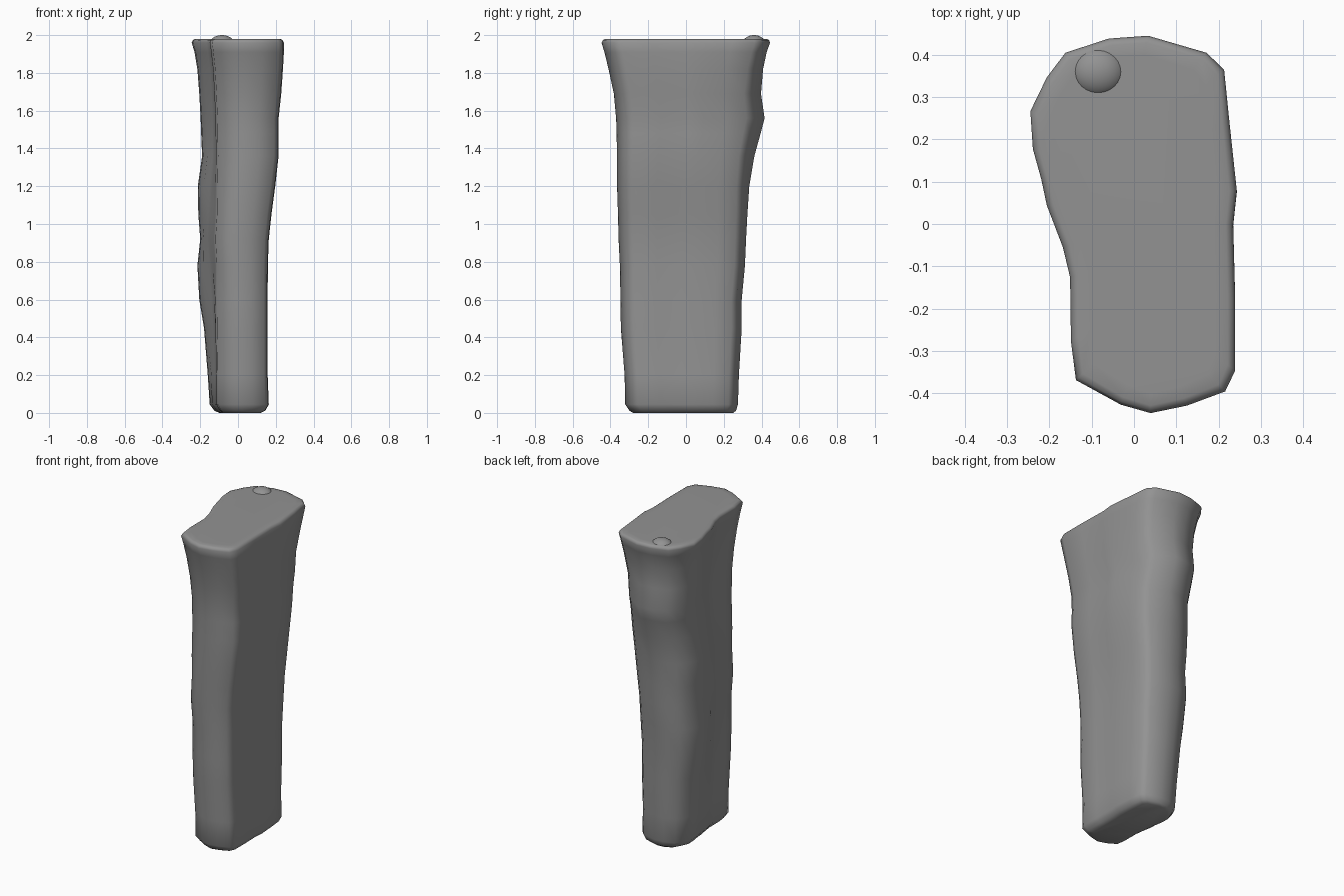
import bpy, bmesh, math

# Outline of the slab: u = left..right (0..1), v = front..back (-1..1)
OUTLINE = [(0.0, 0.60), (0.08, 0.78), (0.17, 0.91), (0.38, 0.985), (0.57, 1.0),
           (0.86, 0.92), (0.945, 0.83), (0.97, 0.56), (1.0, 0.18), (0.98, 0.0),
           (0.99, -0.4), (0.99, -0.775), (0.93, -0.885), (0.70, -0.96), (0.48, -1.0),
           (0.30, -0.955), (0.03, -0.825), (0.0, -0.62), (0.0, -0.28), (0.0, -0.12),
           (0.0, 0.1), (0.02, 0.24), (0.01, 0.4)]

# Levels: z, left of back bulge, left of front part, right, front y, back y
LEVELS = [(0.00, -0.10, -0.08, 0.12, -0.28, 0.25),
          (0.012, -0.125, -0.095, 0.145, -0.30, 0.265),
          (0.045, -0.15, -0.115, 0.163, -0.322, 0.275),
          (0.20, -0.16, -0.115, 0.157, -0.325, 0.28),
          (0.45, -0.18, -0.12, 0.157, -0.345, 0.295),
          (0.60, -0.205, -0.125, 0.157, -0.347, 0.295),
          (0.78, -0.215, -0.135, 0.158, -0.35, 0.312),
          (0.92, -0.20, -0.152, 0.163, -0.357, 0.318),
          (1.05, -0.21, -0.145, 0.177, -0.36, 0.325),
          (1.20, -0.213, -0.135, 0.197, -0.365, 0.335),
          (1.36, -0.19, -0.122, 0.215, -0.366, 0.362),
          (1.48, -0.195, -0.12, 0.215, -0.367, 0.395),
          (1.56, -0.198, -0.12, 0.215, -0.37, 0.416),
          (1.69, -0.205, -0.125, 0.229, -0.382, 0.397),
          (1.82, -0.215, -0.132, 0.238, -0.41, 0.408),
          (1.91, -0.23, -0.142, 0.243, -0.432, 0.427),
          (1.96, -0.245, -0.149, 0.243, -0.447, 0.445),
          (1.974, -0.239, -0.143, 0.236, -0.44, 0.44),
          (1.979, -0.228, -0.132, 0.225, -0.429, 0.429),
          (1.98, -0.20, -0.105, 0.195, -0.40, 0.40)]


def hump(z, centre, width):
    return math.exp(-((z - centre) / width) ** 2)


def ring_points(level):
    z, bulge, left, right, front, back = level
    pts = []
    for u, v in OUTLINE:
        t = min(max((v + 0.35) / 0.8, 0), 1)
        t = t * t * (3 - 2 * t)
        edge = left + (bulge - left) * t
        x = edge + (right - edge) * u
        y = front + (back - front) * (v + 1) / 2
        if u > 0.8 and v > 0.4:      # back right corner recedes below the flare
            x -= 0.02 * hump(z, 1.55, 0.3)
            y -= 0.03 * hump(z, 1.55, 0.3)
        if u < 0.1 and v < -0.5:     # front left corner narrows at mid height
            x += 0.025 * hump(z, 1.0, 0.3)
        pts.append((x, y, z))
    return pts


# Lofted body with flared, softly rounded top edge
bm = bmesh.new()
rings = [[bm.verts.new(p) for p in ring_points(lv)] for lv in LEVELS]
n = len(OUTLINE)
for a, b in zip(rings, rings[1:]):
    for i in range(n):
        bm.faces.new((a[i], a[(i + 1) % n], b[(i + 1) % n], b[i]))
bm.faces.new(rings[0])
bm.faces.new(rings[-1])
bmesh.ops.recalc_face_normals(bm, faces=bm.faces)
mesh = bpy.data.meshes.new("slab_body")
bm.to_mesh(mesh)
bm.free()
body = bpy.data.objects.new("slab_body", mesh)
bpy.context.collection.objects.link(body)

# Small soft bump on the top face
bpy.ops.mesh.primitive_uv_sphere_add(segments=24, ring_count=24, radius=1,
                                     location=(-0.085, 0.36, 1.955))
bump = bpy.context.object
bump.name = "top_bump"
bump.scale = (0.065, 0.06, 0.045)

# Dark grey colour and smooth shading
grey = bpy.data.materials.new("dark_grey")
grey.diffuse_color = (0.29, 0.29, 0.29, 1)
for ob in (body, bump):
    ob.data.materials.append(grey)
    bpy.ops.object.select_all(action='DESELECT')
    ob.select_set(True)
    bpy.context.view_layer.objects.active = ob
    bpy.ops.object.shade_smooth_by_angle(angle=math.radians(75))
